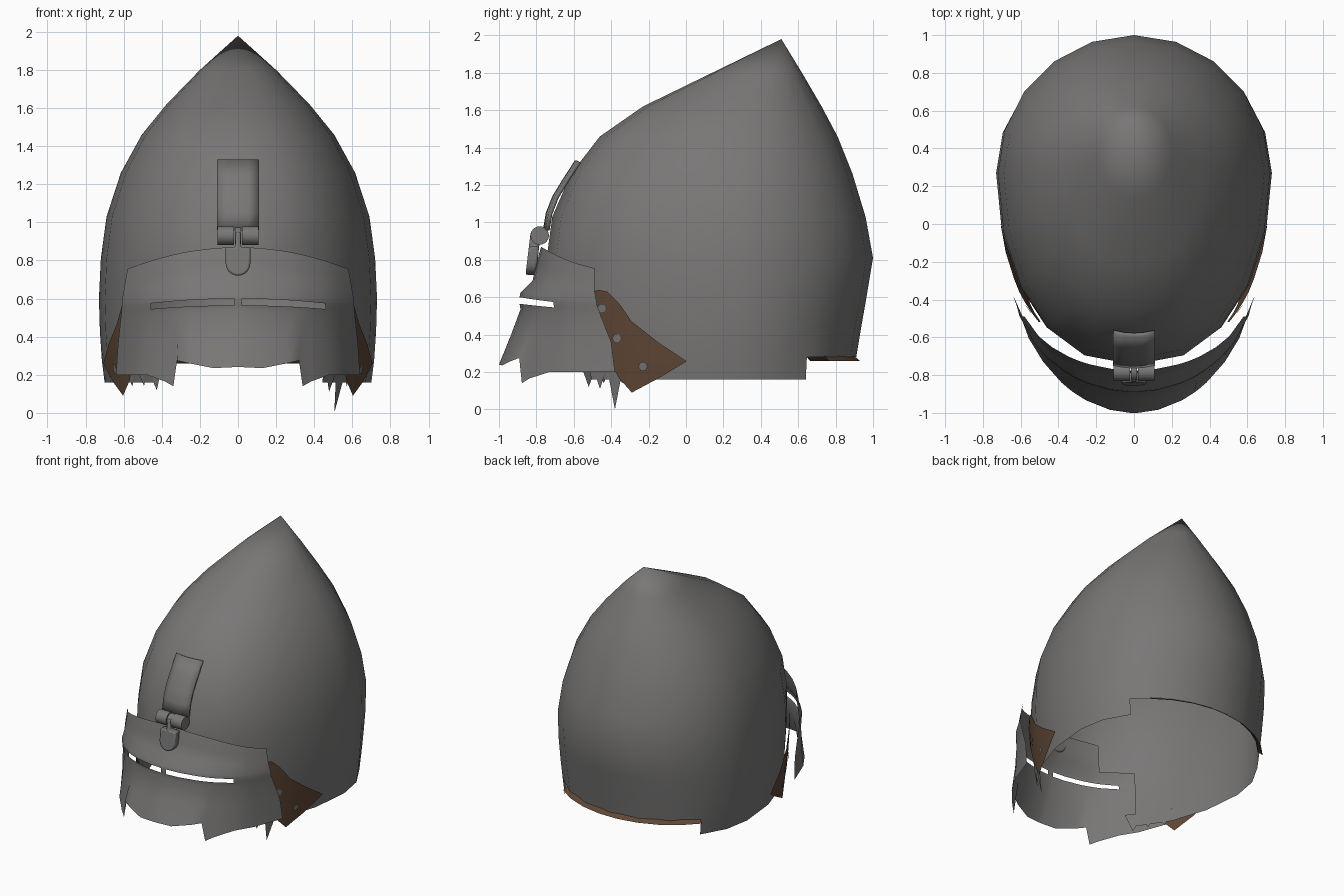
import bpy, math
from mathutils import Matrix

cube = bpy.data.objects.get("Cube")
if cube:
    bpy.data.objects.remove(cube)


def material(name, rgb):
    m = bpy.data.materials.new(name)
    m.use_nodes = True
    m.diffuse_color = (*rgb, 1)
    m.node_tree.nodes["Principled BSDF"].inputs["Base Color"].default_value = (*rgb, 1)
    return m


STEEL = material("dull steel", (0.19, 0.185, 0.182))
LEATHER = material("brown leather", (0.115, 0.063, 0.037))


def make(name, verts, faces, mat, smooth=True):
    mesh = bpy.data.meshes.new(name)
    mesh.from_pydata(verts, [], faces)
    mesh.materials.append(mat)
    mesh.polygons.foreach_set("use_smooth", [smooth] * len(mesh.polygons))
    obj = bpy.data.objects.new(name, mesh)
    bpy.context.collection.objects.link(obj)
    return obj


def grid(name, rows, mat, skip=lambda r, c: False, wrap=False):
    """Skin a list of equally long point rows, leaving out skipped cells."""
    n = len(rows[0])
    faces = []
    for r in range(len(rows) - 1):
        for c in range(n if wrap else n - 1):
            if not skip(r, c):
                d = (c + 1) % n
                faces.append((r * n + c, r * n + d, (r + 1) * n + d, (r + 1) * n + c))
    return make(name, [p for row in rows for p in row], faces, mat)


def sharp_edges(obj, angle=40):
    bpy.ops.object.select_all(action="DESELECT")
    obj.select_set(True)
    bpy.context.view_layer.objects.active = obj
    bpy.ops.object.shade_smooth_by_angle(angle=math.radians(angle))


# Dome rings: height, front y, back y, half width, y of the widest point
RINGS = [
    (0.16, -0.69, 0.90, 0.70, 0.27),
    (0.28, -0.71, 0.91, 0.715, 0.27),
    (0.43, -0.725, 0.935, 0.725, 0.27),
    (0.60, -0.74, 0.965, 0.73, 0.27),
    (0.81, -0.745, 1.00, 0.72, 0.27),
    (1.03, -0.715, 0.96, 0.69, 0.27),
    (1.26, -0.615, 0.89, 0.615, 0.28),
    (1.46, -0.46, 0.81, 0.505, 0.29),
    (1.62, -0.23, 0.725, 0.375, 0.32),
    (1.80, 0.14, 0.62, 0.20, 0.40),
]
SEGS = 20


def ring_at(z):
    z = min(max(z, RINGS[0][0]), RINGS[-1][0])
    for a, b in zip(RINGS, RINGS[1:]):
        if z <= b[0]:
            t = (z - a[0]) / (b[0] - a[0])
            return [p + (q - p) * t for p, q in zip(a, b)]


def dome_point(angle, z, grow=1.0):
    """Point on the dome; angle 0 is the back, pi is the front."""
    _, front, back, half, mid = ring_at(z)
    s, c = math.sin(angle), math.cos(angle)
    if c < 0:
        s = math.copysign(abs(s) ** 0.86, s)
    y = mid + c * ((back - mid) if c > 0 else (mid - front))
    return (half * s * grow, y * grow, z)


def dome_x(y, z):
    _, front, back, half, mid = ring_at(z)
    t = (y - mid) / ((back - mid) if y > mid else (front - mid))
    return half * max(0, 1 - t * t) ** (0.5 if y > mid else 0.43)


# Dome with pointed crown, neck notch and face opening
def open_cell(r, c):
    from_back = min(c, SEGS - 1 - c)
    return (r == 0 and from_back < 3) or (r < 3 and from_back > 7) or (r < 4 and from_back > 8)


rows = [[dome_point(2 * math.pi * i / SEGS, r[0]) for i in range(SEGS)] for r in RINGS]
dome = grid("dome", rows, STEEL, open_cell, wrap=True)
verts = [v.co[:] for v in dome.data.vertices] + [(0, 0.51, 1.98)]
faces = [tuple(p.vertices) for p in dome.data.polygons]
top = (len(RINGS) - 1) * SEGS
faces += [(top + i, top + (i + 1) % SEGS, top + SEGS) for i in range(SEGS)]
used = sorted({i for f in faces for i in f})
index = {v: i for i, v in enumerate(used)}
bpy.data.objects.remove(dome)
make("dome", [verts[i] for i in used], [[index[i] for i in f[::-1]] for f in faces], STEEL)

# Torn cheek edges hanging from the dome rim
SPIKES = {
    1: [(-0.38, 0.0, 0.05), (-0.46, 0.11, 0.05), (-0.31, 0.14, 0.06)],
    -1: [(-0.52, 0.12, 0.05), (-0.44, 0.14, 0.05), (-0.34, 0.14, 0.08)],
}
for side, spikes in SPIKES.items():
    v, f = [], []
    for y, tip, half in spikes:
        for dy, z in ((-half, 0.26), (half, 0.26), (0, tip)):
            v.append((side * dome_x(y + dy, z) * (0.94 if z < 0.1 else 0.99), y + dy, z))
        f.append((len(v) - 3, len(v) - 2, len(v) - 1))
    make("torn_cheek_" + ("left" if side > 0 else "right"), v, f, STEEL)

# Visor: rows of centre z, end z, half width, end y, front y
VISOR = [
    (0.87, 0.755, 0.58, -0.49, -0.775),
    (0.78, 0.70, 0.59, -0.49, -0.80),
    (0.69, 0.64, 0.60, -0.49, -0.82),
    (0.625, 0.585, 0.61, -0.48, -0.885),
    (0.60, 0.555, 0.61, -0.475, -0.89),
    (0.565, 0.53, 0.612, -0.465, -0.89),
    (0.535, 0.50, 0.615, -0.455, -0.885),
    (0.40, 0.36, 0.63, -0.40, -0.935),
    (0.24, 0.20, 0.64, -0.38, -1.0),
]
# Column position across the half width, and torn bottom height there
HEM = [(0.035, 0.24), (0.2, 0.235), (0.4, 0.26), (0.5, 0.275), (0.53, 0.14),
       (0.6, 0.165), (0.75, 0.2), (0.87, 0.2), (1, 0.2)]
columns = [(-f, z) for f, z in HEM[::-1]] + [(0, 0.24)] + HEM
END = math.sqrt(1 - 0.95 ** 2)


def visor_point(row, f, hem):
    zc, ze, half, ye, yf = row
    depth = (math.sqrt(1 - (0.95 * f) ** 2) - END) / (1 - END)
    z = hem if row is VISOR[-1] else zc + (ze - zc) * f * f
    return (half * f, ye + (yf - ye) * depth, z)


def eye_slit(r, c):
    mid = abs(columns[c][0] + columns[c + 1][0]) / 2
    return r == 4 and 0.03 < mid < 0.75


grid("visor", [[visor_point(r, f, z) for f, z in columns][::-1] for r in VISOR], STEEL, eye_slit)

# Leather cheek straps: y, top z, bottom z, with rivet holes
STRAP = [(-0.52, 0.62, 0.46), (-0.47, 0.64, 0.38), (-0.42, 0.63, 0.28), (-0.36, 0.57, 0.17),
         (-0.29, 0.47, 0.09), (-0.15, 0.36, 0.165), (0, 0.26, 0.255)]
for side, label in ((1, "left"), (-1, "right")):
    rows = []
    for k in range(4):
        row = []
        for y, hi, lo in STRAP:
            z = hi + (lo - hi) * k / 3
            row.append((side * (dome_x(y, z) + 0.018), y, z))
        rows.append(row[::-side])
    grid("cheek_strap_" + label, rows, LEATHER)
    for i, (y, z) in enumerate([(-0.45, 0.54), (-0.37, 0.38), (-0.23, 0.23)]):
        ring = []
        for k in range(6):
            a = math.pi / 3 * k * side
            py, pz = y + 0.025 * math.cos(a), z + 0.028 * math.sin(a)
            ring.append((side * (dome_x(py, pz) + 0.026), py, pz))
        make(f"strap_hole_{label}_{i}", ring, [range(6)], STEEL, False)

# Leather lining strip showing under the neck notch
angles = [math.radians(a) for a in range(-54, 43, 12)]
grid("neck_lining", [[dome_point(a, 0.29, 0.985) for a in angles],
                     [dome_point(a, 0.258, 1.03) for a in angles]], LEATHER)

# Brow plate that follows the dome
profile = [(-0.765, 0.96), (-0.75, 1.05), (-0.715, 1.14), (-0.66, 1.23), (-0.595, 1.33)]
xs = [0.11, 0.055, 0, -0.055, -0.11]
plate = grid("brow_plate", [[(x, y + 1.2 * x * x, z) for x in xs] for y, z in profile[::-1]], STEEL)
solid = plate.modifiers.new("thickness", "SOLIDIFY")
solid.thickness = 0.022
sharp_edges(plate)


# Hinge barrels
def barrel(name, x, radius, length):
    bpy.ops.mesh.primitive_cylinder_add(vertices=14, radius=radius, depth=length,
                                        location=(x, -0.782, 0.93), rotation=(0, math.pi / 2, 0))
    obj = bpy.context.object
    obj.name = name
    obj.data.materials.append(STEEL)
    sharp_edges(obj)


barrel("hinge_barrel_left", 0.064, 0.05, 0.088)
barrel("hinge_barrel_right", -0.064, 0.05, 0.088)
barrel("hinge_pin_loop", 0, 0.045, 0.032)

# Hinge tongue: rounded tab with a narrow neck
outline = [(0.014, 0.95), (0.014, 0.87), (0.065, 0.87)]
outline += [(0.065 * math.cos(a), 0.785 - 0.065 * math.sin(a))
            for a in (math.pi * k / 10 for k in range(11))]
outline += [(-0.065, 0.87), (-0.014, 0.87), (-0.014, 0.95)]
n = len(outline)
v = [(x, y + 0.12 * (z - 0.87), z) for y in (-0.84, -0.785) for x, z in outline]
f = [range(n)[::-1], range(n, 2 * n)]
f += [(i, (i + 1) % n, n + (i + 1) % n, n + i) for i in range(n)]
tongue = make("hinge_tongue", v, f, STEEL)
bevel = tongue.modifiers.new("soft_edge", "BEVEL")
bevel.width = 0.01
bevel.segments = 2
sharp_edges(tongue)
